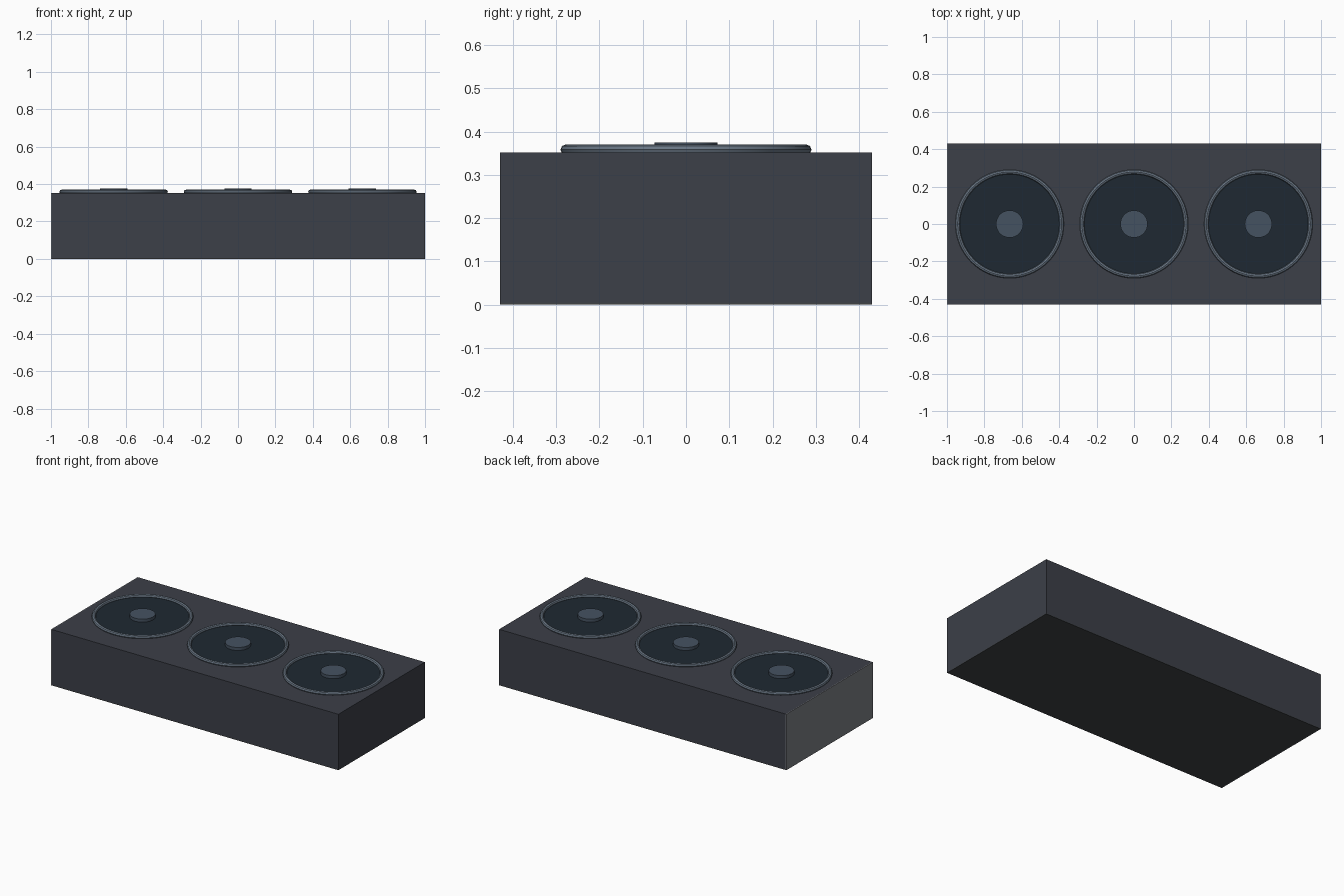
import bpy

if "Cube" in bpy.data.objects:
    bpy.data.objects.remove(bpy.data.objects["Cube"])


def material(name, color):
    m = bpy.data.materials.new(name)
    m.diffuse_color = (*color, 1)
    m.use_nodes = True
    m.node_tree.nodes["Principled BSDF"].inputs["Base Color"].default_value = m.diffuse_color
    return m


def finish(name, mat):
    ob = bpy.context.object
    ob.name = name
    ob.data.materials.append(mat)
    return ob


def box(name, lo, hi, mat):
    bpy.ops.mesh.primitive_cube_add(size=1, location=[(a + b) / 2 for a, b in zip(lo, hi)])
    ob = finish(name, mat)
    ob.scale = [b - a for a, b in zip(lo, hi)]
    bpy.ops.object.transform_apply(location=False, rotation=False, scale=True)
    return ob


def disc(name, x, radius, z0, z1, mat):
    bpy.ops.mesh.primitive_cylinder_add(vertices=48, radius=radius, depth=z1 - z0,
                                        location=(x, 0, (z0 + z1) / 2))
    ob = finish(name, mat)
    bpy.ops.object.shade_smooth_by_angle()
    return ob


shell = material("shell_grey", (0.045, 0.05, 0.065))
plate = material("backing_metal", (0.05, 0.055, 0.06))
steel = material("end_metal", (0.2, 0.21, 0.23))
dark = material("fan_dark", (0.013, 0.022, 0.032))
rim = material("rim_blue_grey", (0.14, 0.18, 0.23))
cap = material("hub_blue_grey", (0.06, 0.085, 0.12))

# Main housing, thin underside plate and metal end plate
box("housing", (-0.995, -0.43, 0.005), (1, 0.43, 0.352), shell)
box("bottom_plate", (-0.995, -0.43, 0), (1, 0.43, 0.005), plate)
box("end_plate", (-1, -0.43, 0), (-0.995, 0.43, 0.352), steel)

# Three fans on top: dark face, raised rim and hub
for i, x in enumerate((-0.665, 0, 0.665), 1):
    disc(f"fan_face_{i}", x, 0.275, 0.345, 0.356, dark)
    disc(f"fan_hub_{i}", x, 0.073, 0.35, 0.375, cap)
    bpy.ops.mesh.primitive_torus_add(major_radius=0.278, minor_radius=0.012,
                                     major_segments=64, minor_segments=8,
                                     location=(x, 0, 0.358))
    finish(f"fan_rim_{i}", rim)
    bpy.ops.object.shade_smooth_by_angle()
